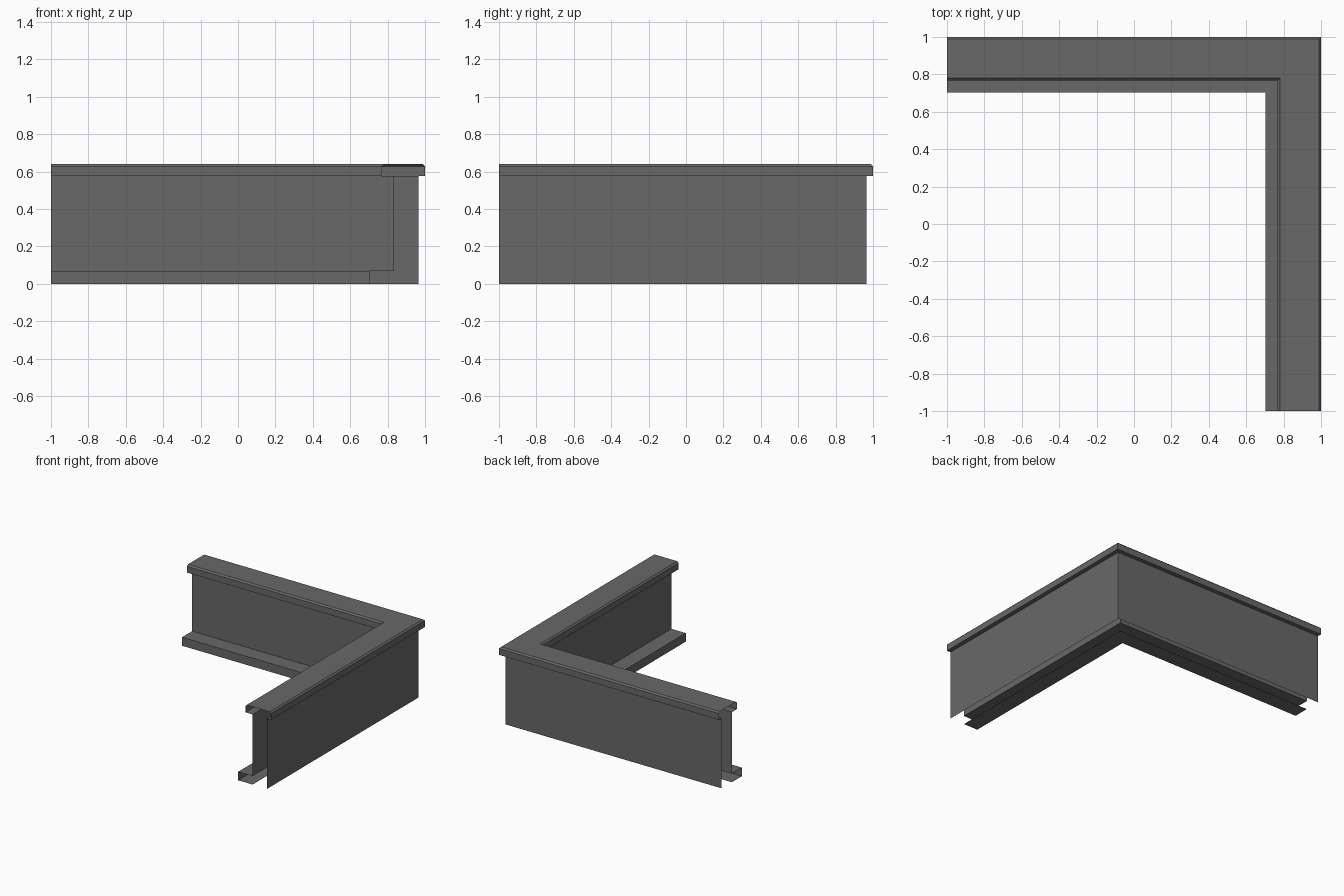
import bpy
import bmesh

if "Cube" in bpy.data.objects:
    bpy.data.objects.remove(bpy.data.objects["Cube"])

# One dark grey sheet metal colour
metal = bpy.data.materials.new("dark grey metal")
metal.diffuse_color = (0.14, 0.14, 0.14, 1.0)
metal.use_nodes = True
metal.node_tree.nodes["Principled BSDF"].inputs["Base Color"].default_value = metal.diffuse_color


def mitred_sheet(name, profile):
    """Sweep an open (offset, height) profile along the back and right legs."""
    bm = bmesh.new()
    rows = []
    for station in (lambda p: (-1, p), lambda p: (p, p), lambda p: (p, -1)):
        rows.append([bm.verts.new((*station(p), z)) for p, z in profile])
    for a, b in zip(rows, rows[1:]):
        for i in range(len(profile) - 1):
            bm.faces.new((a[i], a[i + 1], b[i + 1], b[i]))
    mesh = bpy.data.meshes.new(name)
    bm.to_mesh(mesh)
    bm.free()
    mesh.materials.append(metal)
    obj = bpy.data.objects.new(name, mesh)
    bpy.context.collection.objects.link(obj)
    return obj


OUTER, INNER = 0.965, 0.833          # wall planes
CAP_OUT, CAP_IN, C = 1.0, 0.768, 0.012  # cap edges and chamfer
CAP_Z, TOP = 0.576, 0.64
LEDGE, LEDGE_Z = 0.702, 0.07

# Outer wall sheet
mitred_sheet("outer_wall", [(OUTER, 0), (OUTER, CAP_Z)])

# Hollow cap with chamfered edges and returns to both walls
mitred_sheet("top_cap", [
    (OUTER, CAP_Z), (CAP_OUT, CAP_Z), (CAP_OUT, TOP - C), (CAP_OUT - C, TOP),
    (CAP_IN + C, TOP), (CAP_IN, TOP - C), (CAP_IN, CAP_Z), (INNER, CAP_Z)])

# Inner wall sheet
mitred_sheet("inner_wall", [(INNER, CAP_Z), (INNER, LEDGE_Z)])

# Open channel ledge along the foot of the inner wall
mitred_sheet("foot_ledge", [
    (INNER, LEDGE_Z), (LEDGE, LEDGE_Z), (LEDGE, 0), (INNER, 0)])
